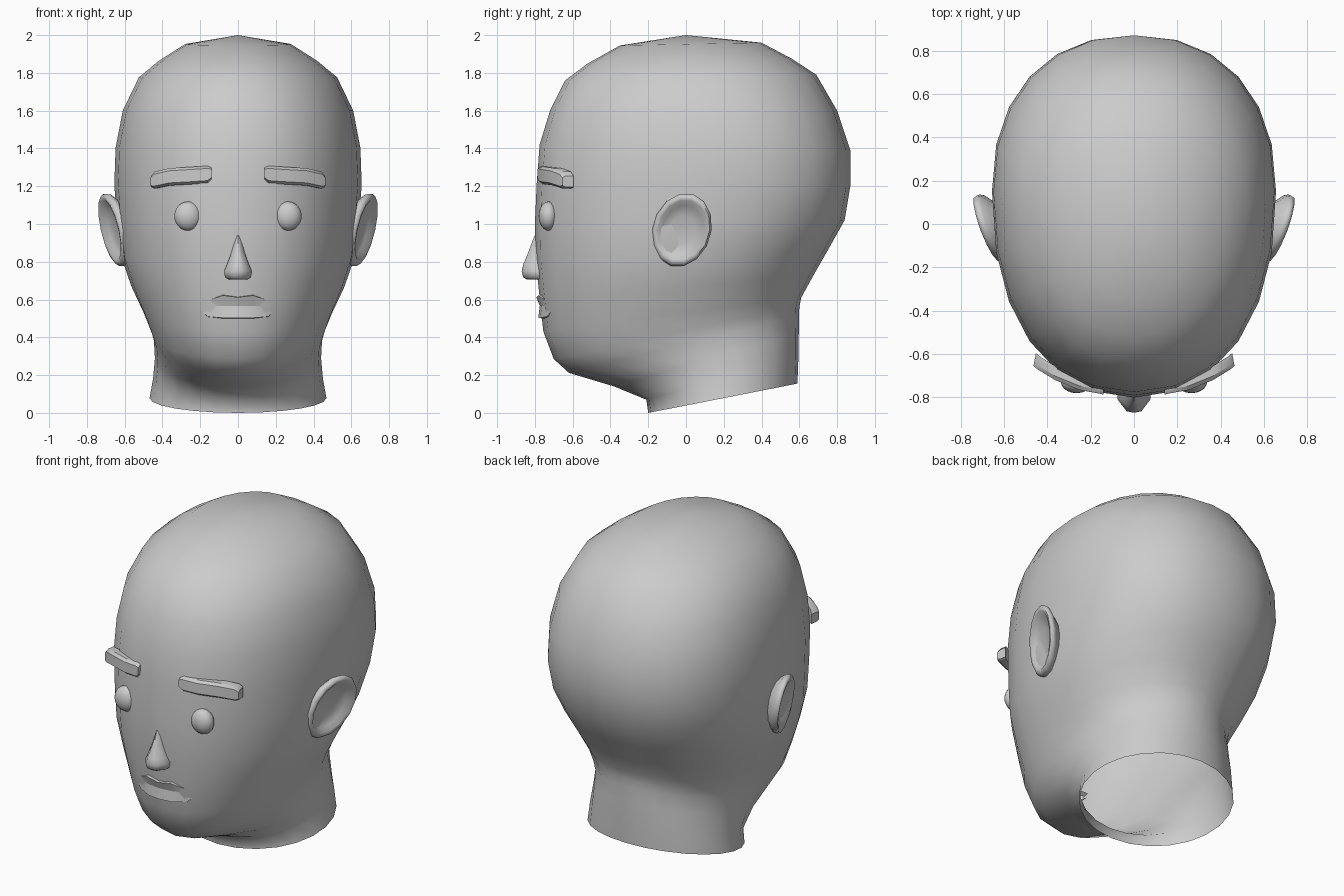
import bpy, bmesh, math

if "Cube" in bpy.data.objects:
    bpy.data.objects.remove(bpy.data.objects["Cube"])


def make(name, rings, start=None, end=None, closed=True, angle=50, mirror=False):
    """Skin a list of equal-length rings; start/end: None, 'cap' or a pole point."""
    bm = bmesh.new()
    vs = [[bm.verts.new(p) for p in r] for r in rings]
    n = len(vs[0])
    for a, b in zip(vs, vs[1:]):
        for k in range(n if closed else n - 1):
            j = (k + 1) % n
            bm.faces.new((a[k], a[j], b[j], b[k]))
    for ring, tip in ((vs[0], start), (vs[-1], end)):
        if tip == 'cap':
            bm.faces.new(ring)
        elif tip:
            pole = bm.verts.new(tip)
            for k in range(n):
                bm.faces.new((ring[k], ring[(k + 1) % n], pole))
    bmesh.ops.recalc_face_normals(bm, faces=bm.faces[:])
    me = bpy.data.meshes.new(name)
    bm.to_mesh(me)
    bm.free()
    ob = bpy.data.objects.new(name, me)
    bpy.context.collection.objects.link(ob)
    return finish(ob, angle, mirror)


def finish(ob, angle, mirror):
    bpy.ops.object.select_all(action='DESELECT')
    ob.select_set(True)
    bpy.context.view_layer.objects.active = ob
    bpy.ops.object.shade_smooth_by_angle(angle=math.radians(angle))
    if mirror:
        m = ob.modifiers.new("mirror", 'MIRROR')
        m.use_mirror_merge = False
    return ob


def spow(v, e):
    return math.copysign(abs(v) ** e, v)


def head_ring(yf, zf, yb, zb, hw, yc, n, count=24):
    """Egg-shaped, tilted section between a front and a back point."""
    pts = []
    for k in range(count):
        t = 2 * math.pi * k / count
        c, s = spow(math.cos(t), 2 / n), spow(math.sin(t), 2 / n)
        y = yc - c * ((yc - yf) if c > 0 else (yb - yc))
        pts.append((hw * s, y, zf + (zb - zf) * (y - yf) / (yb - yf)))
    return pts


# Head and neck: front y,z / back y,z / half width / y of widest point / squareness
head = [
    (-0.35, 1.945, 0.40, 1.96, 0.28, 0.03, 2.0),
    (-0.52, 1.85, 0.56, 1.875, 0.42, 0.05, 2.1),
    (-0.64, 1.76, 0.69, 1.79, 0.525, 0.08, 2.1),
    (-0.72, 1.60, 0.80, 1.60, 0.61, 0.12, 2.2),
    (-0.775, 1.42, 0.87, 1.39, 0.648, 0.15, 2.2),
    (-0.79, 1.22, 0.87, 1.20, 0.655, 0.15, 2.25),
    (-0.80, 1.00, 0.84, 1.02, 0.64, 0.12, 2.2),
    (-0.795, 0.80, 0.75, 0.86, 0.62, 0.06, 2.15),
    (-0.775, 0.61, 0.67, 0.72, 0.565, 0.02, 2.1),
    (-0.755, 0.43, 0.61, 0.61, 0.50, 0.02, 2.1),
    (-0.70, 0.285, 0.60, 0.56, 0.462, 0.04, 2.1),
    (-0.62, 0.212, 0.598, 0.51, 0.445, 0.08, 2.0),
    (-0.38, 0.14, 0.597, 0.42, 0.44, 0.14, 2.0),
    (-0.21, 0.07, 0.595, 0.29, 0.45, 0.19, 2.0),
    (-0.20, 0.0, 0.59, 0.155, 0.468, 0.20, 2.0),
]
make("head", [head_ring(*r) for r in head], start=(0, 0, 2.0), angle=70)

# Eyes
bpy.ops.mesh.primitive_uv_sphere_add(segments=20, ring_count=12, radius=1, location=(0, 0, 0))
eye = bpy.context.object
eye.name = "eyes"
for v in eye.data.vertices:
    v.co = (0.265 + 0.072 * v.co.x, -0.728 + 0.052 * v.co.y, 1.042 + 0.077 * v.co.z)
finish(eye, 60, True)

# Nose: half width, tip y, z
nose = []
for hw, yt, z in ((0.012, -0.802, 0.94), (0.035, -0.835, 0.85), (0.058, -0.862, 0.785),
                  (0.075, -0.87, 0.75), (0.068, -0.862, 0.718), (0.045, -0.84, 0.705)):
    d = yt + 0.77
    nose.append([(-hw, -0.77, z), (-hw, -0.77 + 0.4 * d, z), (-0.45 * hw, yt + 0.006, z), (0, yt, z),
                 (0.45 * hw, yt + 0.006, z), (hw, -0.77 + 0.4 * d, z), (hw, -0.77, z)])
make("nose", nose, 'cap', 'cap', angle=55)

# Lips: columns of x, top z, bottom z, relief
cols = []
for x, zt, zb, d in ((-0.215, 0.572, 0.56, 0), (-0.16, 0.595, 0.51, 0.7), (-0.08, 0.622, 0.503, 1),
                     (0, 0.612, 0.503, 1), (0.08, 0.622, 0.503, 1), (0.16, 0.595, 0.51, 0.7),
                     (0.215, 0.572, 0.56, 0)):
    y = -0.768 + 1.6 * x * x
    cols.append([(x, y + 0.03, zt + 0.006), (x, y - 0.025 * d, zt), (x, y - 0.006, 0.567),
                 (x, y - 0.014 * d, zb), (x, y + 0.03, zb - 0.006)])
make("lips", cols, closed=False, angle=20)

# Eyebrows: bars with bevelled edges following the forehead
brow = []
for x, y, z, h in ((0.14, -0.757, 1.268, 0.03), (0.16, -0.752, 1.262, 0.046), (0.25, -0.735, 1.256, 0.046),
                   (0.36, -0.69, 1.25, 0.046), (0.44, -0.64, 1.232, 0.045), (0.458, -0.625, 1.225, 0.03)):
    prof = ((0.03, 1), (-0.012, 1), (-0.03, 0.7), (-0.03, -0.7), (-0.012, -1), (0.03, -1))
    brow.append([(x - 0.5 * dy * (x - 0.1), y + dy, z + h * s) for dy, s in prof])
make("eyebrows", brow, 'cap', 'cap', angle=35, mirror=True)


# Ears: tilted dish with a rounded rim
def ear_point(r, w, a):
    v = 0.195 * r * math.sin(a)
    u = 0.158 * r * math.cos(a) + 0.12 * v
    return (0.645 + 0.33 * u + 0.18 * v + w, -0.022 + u, 0.968 + v)


dish = [(0.62, -0.09), (0.85, -0.03), (0.98, -0.005), (1.0, 0.015), (0.93, 0.033),
        (0.82, 0.03), (0.68, 0.005), (0.4, -0.008)]
ears = [[ear_point(r, w, 2 * math.pi * k / 14) for k in range(14)] for r, w in dish]
make("ears", ears, end=ear_point(0, -0.01, 0), angle=70, mirror=True)
